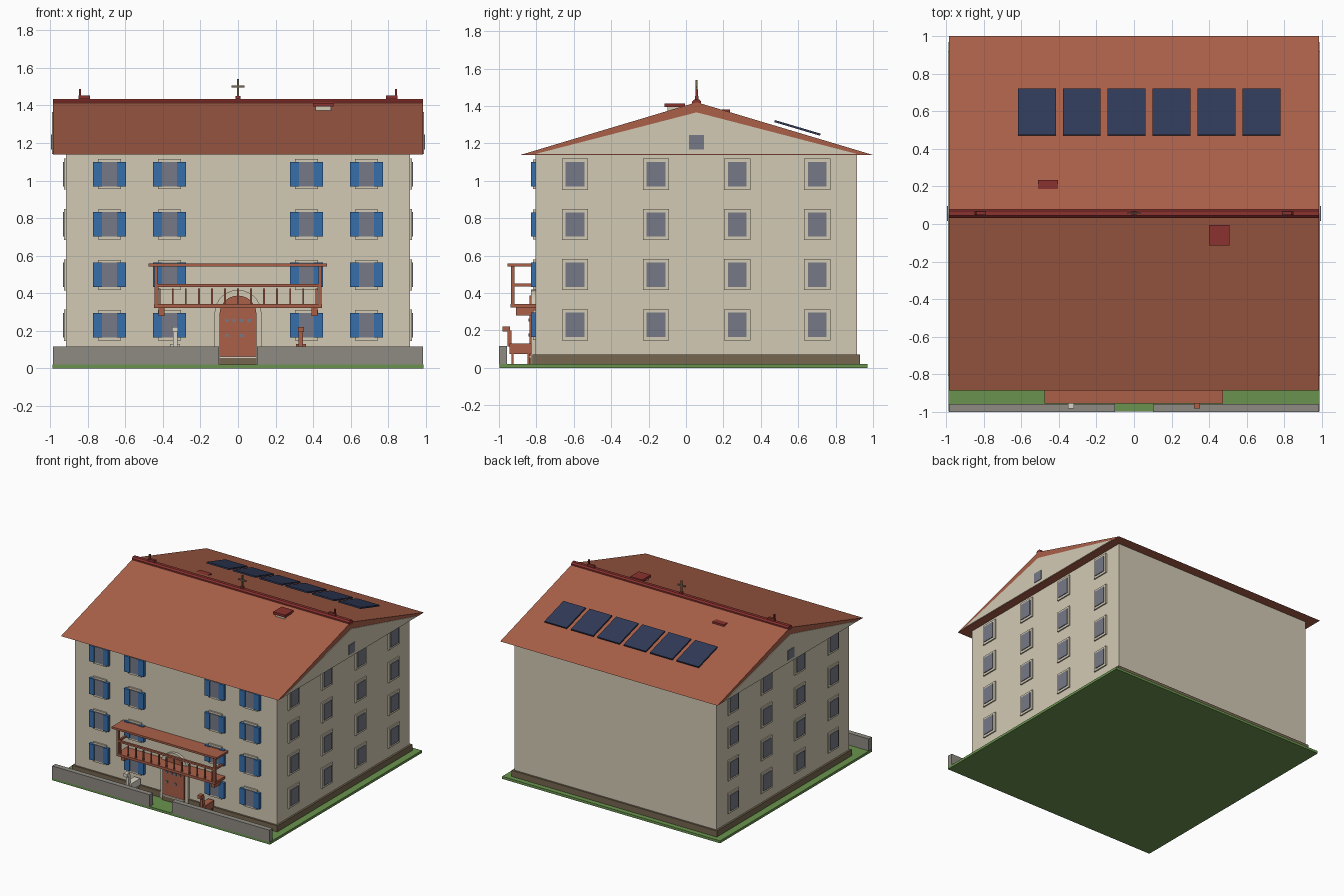
import bpy, bmesh, math


def material(name, r, g, b):
    m = bpy.data.materials.new(name)
    lin = [((c / 255 + 0.055) / 1.055) ** 2.4 for c in (r, g, b)]
    m.diffuse_color = (*lin, 1)
    return m


WALL = material("cream plaster", 211, 202, 181)
ROOF = material("terracotta", 170, 96, 73)
RIDGE = material("dark red tile", 138, 50, 46)
NAVY = material("solar navy", 48, 58, 88)
GREEN = material("lawn green", 106, 148, 78)
STONE = material("grey stone", 143, 139, 131)
GLASS = material("window grey", 118, 122, 135)
BLUE = material("shutter blue", 54, 110, 170)
BASE = material("brown plinth", 118, 103, 80)
PALE = material("off white", 220, 214, 200)


def finish(name, bm, mat):
    bmesh.ops.recalc_face_normals(bm, faces=bm.faces[:])
    me = bpy.data.meshes.new(name)
    bm.to_mesh(me)
    bm.free()
    me.materials.append(mat)
    ob = bpy.data.objects.new(name, me)
    bpy.context.collection.objects.link(ob)
    return ob


def boxes(name, mat, *items):
    """Each item: x0, x1, y0, y1, z0, z1."""
    bm = bmesh.new()
    for x0, x1, y0, y1, z0, z1 in items:
        vs = bmesh.ops.create_cube(bm, size=1)["verts"]
        for v in vs:
            v.co.x = x1 if v.co.x > 0 else x0
            v.co.y = y1 if v.co.y > 0 else y0
            v.co.z = z1 if v.co.z > 0 else z0
    return finish(name, bm, mat)


def prism(name, mat, pts, a, b, axis="x"):
    """Extrude a profile from a to b; points are (y, z) for x, (x, z) for y."""
    bm = bmesh.new()
    put = (lambda p, t: (t, *p)) if axis == "x" else (lambda p, t: (p[0], t, p[1]))
    lo = [bm.verts.new(put(p, a)) for p in pts]
    hi = [bm.verts.new(put(p, b)) for p in pts]
    bm.faces.new(lo)
    bm.faces.new(hi)
    for i in range(len(pts)):
        j = (i + 1) % len(pts)
        bm.faces.new((lo[i], lo[j], hi[j], hi[i]))
    return finish(name, bm, mat)


def arch(r, z0, zc):
    n = 14
    return [(-r, z0)] + [(-r * math.cos(math.pi * i / n), zc + r * math.sin(math.pi * i / n))
                         for i in range(n + 1)] + [(r, z0)]


# Site and main block
boxes("lawn", GREEN, (-0.988, 0.988, -0.998, 0.97, 0, 0.02))
boxes("garden_wall", STONE, (-0.985, -0.1, -1, -0.958, 0.02, 0.118),
      (0.1, 0.985, -1, -0.958, 0.02, 0.118))
boxes("plinth", BASE, (-0.93, 0.93, -0.82, 0.93, 0.02, 0.07))
boxes("house_body", WALL, (-0.915, 0.915, -0.805, 0.915, 0.02, 1.14))

# Roof, gables, ridge
YC = 0.057
roof_z = lambda y: 1.42 - abs(y - YC) * 0.297
prism("roof", ROOF, [(-0.886, 1.138), (1.0, 1.138), (YC, 1.42)], -0.985, 0.985)
for s, side in ((-1, "left"), (1, "right")):
    prism(side + "_gable", WALL, [(-0.81, 1.142), (0.92, 1.142), (YC, 1.366)], s * 0.98, s * 0.989)
    boxes(side + "_gable_window", GLASS,
          (*sorted((s * 0.985, s * 0.994)), 0.017, 0.097, 1.166, 1.245))
prism("ridge_cap", RIDGE, [(0.033, 1.4), (0.081, 1.4), (0.081, 1.424), (0.07, 1.435),
                           (0.044, 1.435), (0.033, 1.424)], -0.985, 0.985)

# Windows: four floors on the front and both sides
frames, panes, shutters = [], [], []
for row in range(4):
    z = 0.23 + 0.2683 * row
    for x in (-0.684, -0.3645, 0.3645, 0.684):
        frames.append((x - 0.06, x + 0.06, -0.818, -0.8, z - 0.08, z + 0.08))
        panes.append((x - 0.04, x + 0.04, -0.824, -0.81, z - 0.065, z + 0.065))
        for s in (-1, 1):
            c = x + s * 0.0635
            shutters.append((c - 0.024, c + 0.024, -0.83, -0.805, z - 0.065, z + 0.065))
    for y in (-0.593, -0.16, 0.274, 0.702):
        for s in (-1, 1):
            frames.append((*sorted((s * 0.91, s * 0.925)), y - 0.07, y + 0.07, z - 0.083, z + 0.083))
            panes.append((*sorted((s * 0.915, s * 0.931)), y - 0.05, y + 0.05, z - 0.065, z + 0.065))
boxes("window_frames", WALL, *frames)
boxes("window_panes", GLASS, *panes)
boxes("shutters", BLUE, *shutters)

# Arched door
prism("door_surround", WALL, arch(0.125, 0.02, 0.293), -0.828, -0.8, "y")
prism("door", ROOF, arch(0.098, 0.062, 0.29), -0.837, -0.81, "y")
boxes("door_step", BASE, (-0.098, 0.098, -0.845, -0.8, 0.02, 0.056))
boxes("door_sill", PALE, (-0.098, 0.098, -0.847, -0.8, 0.056, 0.064))
boxes("door_fittings", GLASS, *[(x - 0.01, x + 0.01, -0.843, -0.83, z - 0.008, z + 0.008)
                                for x, z in ((-0.02, 0.255), (0.02, 0.255), (-0.06, 0.255),
                                             (0.06, 0.255), (-0.06, 0.175), (0.02, 0.175))])

# Balcony with canopy, posts, rails and balusters
boxes("balcony_canopy", ROOF, (-0.477, 0.475, -0.955, -0.8, 0.542, 0.558))
boxes("balcony_floor", ROOF, (-0.447, 0.447, -0.938, -0.8, 0.322, 0.342))
boxes("balcony_posts", ROOF, *[(s * 0.437 - 0.008, s * 0.437 + 0.008, -0.935, -0.917, 0.34, 0.545)
                               for s in (-1, 1)])
boxes("balcony_rails", ROOF, (-0.445, 0.445, -0.935, -0.918, 0.435, 0.45),
      *[(s * 0.437 - 0.008, s * 0.437 + 0.008, -0.93, -0.8, 0.435, 0.45) for s in (-1, 1)])
boxes("balusters", ROOF, *[(x * 0.0695 - 0.005, x * 0.0695 + 0.005, -0.93, -0.92, 0.34, 0.425)
                           for x in range(-6, 7)])
boxes("balcony_brackets", ROOF, *[(s * 0.408 - 0.016, s * 0.408 + 0.016, -0.908, -0.8, 0.28, 0.325)
                                  for s in (-1, 1)])

# Two dog statues by the entrance
for x, mat, name in ((-0.335, PALE, "pale_dog"), (0.335, ROOF, "brown_dog")):
    boxes(name, mat,
          (x - 0.027, x + 0.027, -0.945, -0.825, 0.075, 0.13),
          (x - 0.012, x + 0.012, -0.955, -0.932, 0.115, 0.2),
          (x - 0.016, x + 0.016, -0.982, -0.942, 0.193, 0.22),
          *[(x + s * 0.018 - 0.006, x + s * 0.018 + 0.006, y - 0.006, y + 0.006, 0.02, 0.08)
            for s in (-1, 1) for y in (-0.928, -0.842)])

# Chimneys, one half sunk in the back slope
boxes("front_chimney", WALL, (0.412, 0.495, -0.1, -0.025, 1.33, 1.395))
boxes("front_chimney_cap", RIDGE, (0.4, 0.508, -0.115, -0.005, 1.394, 1.414))
boxes("back_chimney_cap", RIDGE, (-0.51, -0.405, 0.125, 0.235, 1.355, 1.381))
boxes("back_chimney", WALL, (-0.498, -0.417, 0.14, 0.22, 1.32, 1.36))

# Ridge ornaments and cross
for s, side in ((-1, "left"), (1, "right")):
    boxes(side + "_ridge_ornament", RIDGE,
          (s * 0.818 - 0.03, s * 0.818 + 0.03, 0.047, 0.067, 1.43, 1.453),
          (s * 0.84 - 0.005, s * 0.84 + 0.005, 0.051, 0.063, 1.45, 1.488))
boxes("cross_foot", RIDGE, (-0.012, 0.012, 0.047, 0.067, 1.43, 1.45))
boxes("cross", BASE, (-0.005, 0.005, 0.052, 0.062, 1.43, 1.54),
      (-0.035, 0.035, 0.052, 0.062, 1.495, 1.506))

# Row of solar panels parallel to the back slope
for i in range(6):
    x = -0.618 + 0.239 * i
    zs = [roof_z(y) + 0.017 for y in (0.472, 0.717)]
    prism("solar_panel", NAVY, [(0.472, zs[0]), (0.717, zs[1]), (0.72, zs[1] + 0.011),
                                (0.475, zs[0] + 0.011)], x, x + 0.202)
